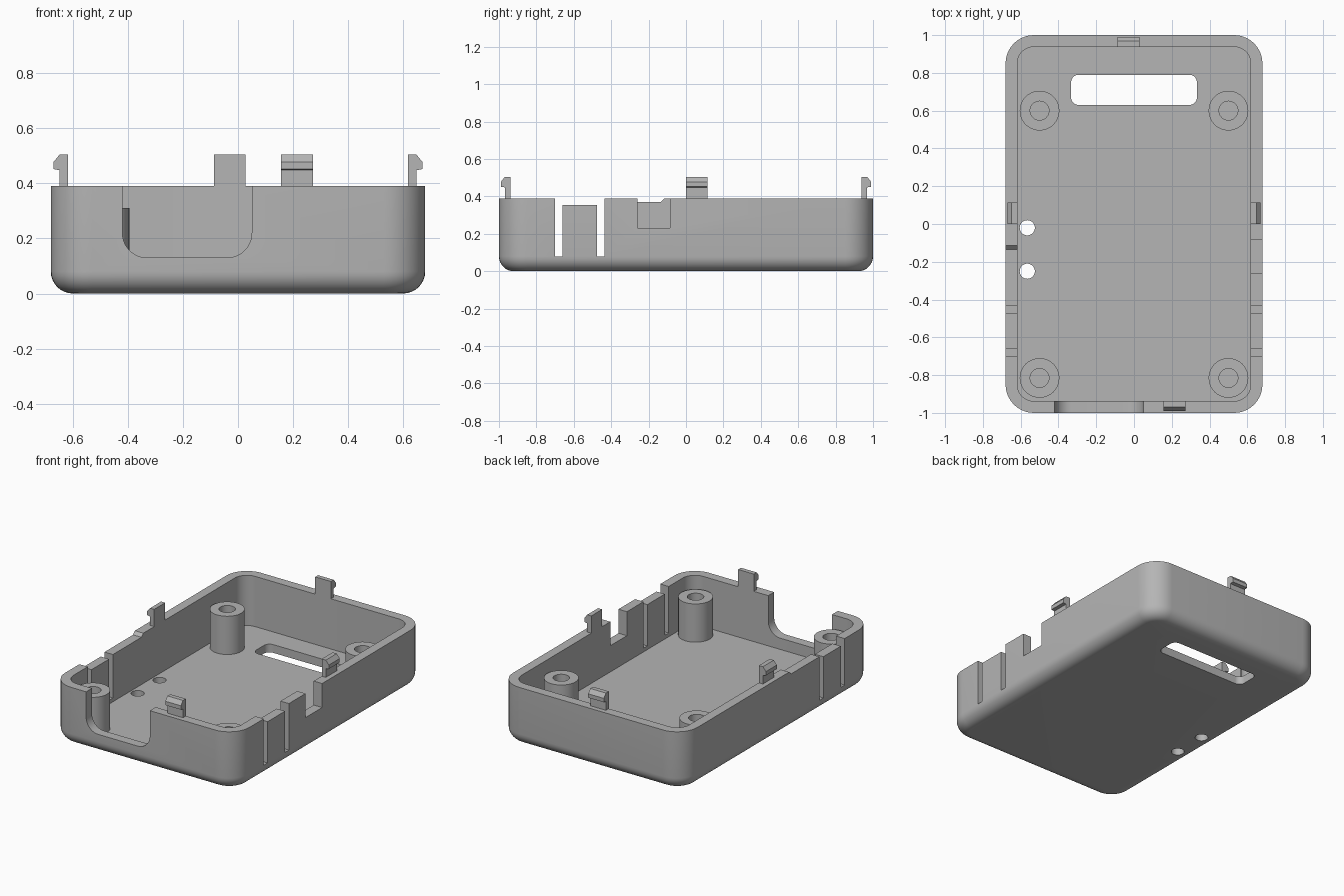
import bpy
import bmesh
from math import cos, sin, pi, radians

if "Cube" in bpy.data.objects:
    bpy.data.objects.remove(bpy.data.objects["Cube"], do_unlink=True)

HALF_X, HALF_Y, RIM = 0.68, 1.0, 0.39
WALL, FLOOR, CORNER, FILLET = 0.062, 0.055, 0.15, 0.08

grey = bpy.data.materials.new("plain grey")
grey.use_nodes = True
grey.diffuse_color = (0.46, 0.46, 0.46, 1)
grey.node_tree.nodes["Principled BSDF"].inputs["Base Color"].default_value = grey.diffuse_color


def loft(name, rings):
    """Closed solid skinned through rings of equal length, capped at both ends."""
    bm = bmesh.new()
    loops = [[bm.verts.new(p) for p in ring] for ring in rings]
    for a, b in zip(loops, loops[1:]):
        for i in range(len(a)):
            j = (i + 1) % len(a)
            bm.faces.new((a[i], a[j], b[j], b[i]))
    bm.faces.new(loops[0][::-1])
    bm.faces.new(loops[-1])
    bmesh.ops.recalc_face_normals(bm, faces=bm.faces[:])
    mesh = bpy.data.meshes.new(name)
    bm.to_mesh(mesh)
    bm.free()
    mesh.materials.append(grey)
    obj = bpy.data.objects.new(name, mesh)
    bpy.context.collection.objects.link(obj)
    return obj


def rounded(hx, hy, r, cx=0, cy=0, n=10):
    """Rounded rectangle outline."""
    pts = []
    for k, (sx, sy) in enumerate([(1, 1), (-1, 1), (-1, -1), (1, -1)]):
        for i in range(n + 1):
            a = (k + i / n) * pi / 2
            pts.append((cx + sx * (hx - r) + r * cos(a), cy + sy * (hy - r) + r * sin(a)))
    return pts


def circle(r, cx=0, cy=0, n=40):
    return [(cx + r * cos(2 * pi * i / n), cy + r * sin(2 * pi * i / n)) for i in range(n)]


def at_z(pts, z):
    return [(x, y, z) for x, y in pts]


def prism(name, pts, lo, hi, axis):
    """Extrude a 2D outline along the given axis."""
    place = {"x": lambda u, v, w: (w, u, v),
             "y": lambda u, v, w: (u, w, v),
             "z": lambda u, v, w: (u, v, w)}[axis]
    return loft(name, [[place(u, v, w) for u, v in pts] for w in (lo, hi)])


def box_outline(u0, u1, v0, v1):
    return [(u0, v0), (u1, v0), (u1, v1), (u0, v1)]


def smooth(obj):
    bpy.ops.object.select_all(action="DESELECT")
    obj.select_set(True)
    bpy.context.view_layer.objects.active = obj
    bpy.ops.object.shade_smooth_by_angle(angle=radians(30))


# Tray: filleted outside, over the rim, down the inside to the floor
rings = []
for i in range(9):
    a = i / 8 * pi / 2
    inset = FILLET * (1 - sin(a))
    rings.append(at_z(rounded(HALF_X - inset, HALF_Y - inset, CORNER - inset),
                      FILLET * (1 - cos(a))))
rings.append(at_z(rounded(HALF_X, HALF_Y, CORNER), RIM))
inside = rounded(HALF_X - WALL, HALF_Y - WALL, CORNER - WALL)
rings += [at_z(inside, RIM), at_z(inside, FLOOR)]
tray = loft("tray", rings)

# Openings in the walls and floor
TOP = 0.6
tongues = [(-0.70, 0.08), (-0.66, 0.08), (-0.66, 0.355), (-0.475, 0.355),
           (-0.475, 0.08), (-0.435, 0.08), (-0.435, TOP), (-0.70, TOP)]
step = [(-0.45, 0.37), (-0.135, 0.37), (-0.115, RIM), (-0.115, TOP), (-0.45, TOP)]
cutters = [
    prism("front_notch_cutter", rounded(0.235, 0.24, 0.09, -0.185, 0.37), -1.2, -0.8, "y"),
    prism("tongue_cutter", tongues, -0.8, 0.8, "x"),
    prism("left_notch_cutter", box_outline(-0.26, -0.085, 0.23, TOP), 0.5, 0.8, "x"),
    prism("right_step_cutter", step, -0.8, -0.5, "x"),
    prism("floor_slot_cutter", rounded(0.333, 0.08, 0.04, 0, 0.71), -0.1, 0.2, "z"),
]
for y in (-0.02, -0.25):
    cutters.append(prism("floor_hole_cutter", circle(0.04, -0.565, y), -0.1, 0.2, "z"))

bpy.context.view_layer.objects.active = tray
for cutter in cutters:
    cutter.hide_render = True
    mod = tray.modifiers.new("cut", "BOOLEAN")
    mod.operation = "DIFFERENCE"
    mod.solver = "EXACT"
    mod.object = cutter
    bpy.ops.object.modifier_apply(modifier=mod.name)
    bpy.data.objects.remove(cutter, do_unlink=True)
smooth(tray)

# Screw posts with blind holes
for side, x in (("left", 0.5), ("right", -0.5)):
    for end, y in (("front", -0.815), ("back", 0.6)):
        outer, hole = circle(0.105, x, y), circle(0.05, x, y)
        smooth(loft(f"{end}_{side}_post",
                    [at_z(outer, FLOOR - 0.02), at_z(outer, 0.31),
                     at_z(hole, 0.31), at_z(hole, FLOOR + 0.005)]))


# Snap hooks on the rim, barbs facing outward
def snap(name, axis, sign, inner, lo, hi):
    barb = [(0, RIM), (0.03, RIM), (0.03, 0.448), (0.052, 0.452),
            (0.052, 0.478), (0.03, 0.505), (0, 0.505)]
    prism(name, [(sign * (inner + d), z) for d, z in barb], lo, hi, axis)


snap("left_snap", "y", 1, HALF_X - WALL, 0, 0.115)
snap("right_snap", "y", -1, HALF_X - WALL, 0, 0.115)
snap("front_snap", "x", -1, HALF_Y - WALL, 0.157, 0.272)
snap("back_snap", "x", 1, HALF_Y - WALL, -0.087, 0.028)
